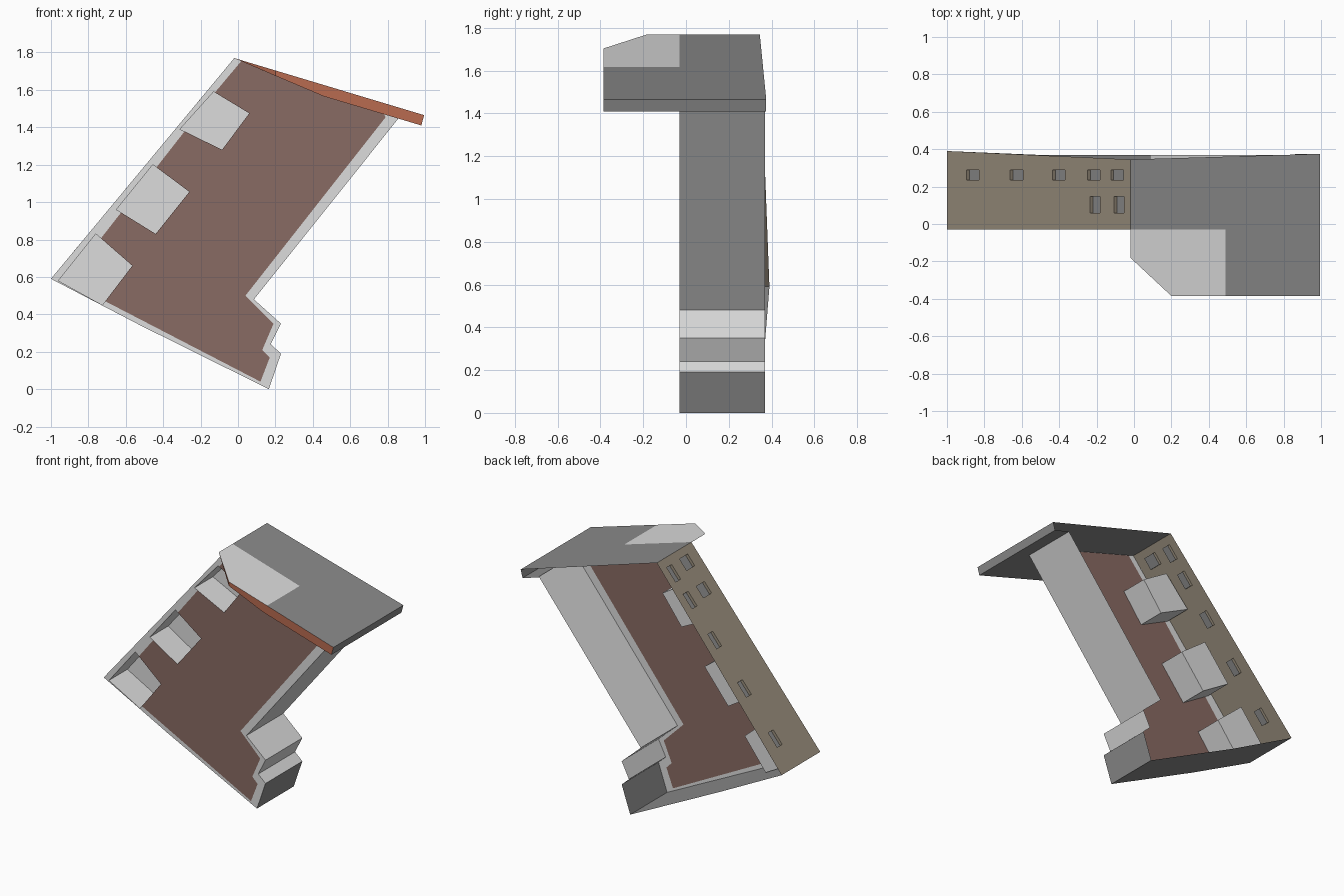
import bpy
from mathutils import Vector
from mathutils.geometry import delaunay_2d_cdt

if "Cube" in bpy.data.objects:
    bpy.data.objects.remove(bpy.data.objects["Cube"])


def material(name, rgb):
    m = bpy.data.materials.new(name)
    m.diffuse_color = (*rgb, 1)
    m.use_nodes = True
    m.node_tree.nodes["Principled BSDF"].inputs["Base Color"].default_value = m.diffuse_color
    return m


LIGHT, DARK, BROWN, TAN, ORANGE = range(5)
MATS = [material("light_grey", (0.72, 0.72, 0.72)),
        material("dark_grey", (0.26, 0.26, 0.26)),
        material("brown_infill", (0.25, 0.145, 0.125)),
        material("tan_wall", (0.33, 0.28, 0.21)),
        material("brick_orange", (0.48, 0.145, 0.08))]


def make(name, verts, faces, mats):
    me = bpy.data.meshes.new(name)
    me.from_pydata([tuple(v) for v in verts], [], faces)
    for m in MATS:
        me.materials.append(m)
    for p, m in zip(me.polygons, mats):
        p.material_index = m
    ob = bpy.data.objects.new(name, me)
    bpy.context.collection.objects.link(ob)
    return ob


def ccw(poly):
    area = sum(a[0] * b[1] - b[0] * a[1] for a, b in zip(poly, poly[1:] + poly[:1]))
    return poly if area > 0 else poly[::-1]


def sheet(name, place, regions):
    """Flat sheet: first region is the outline, later ones recolour it; None cuts a hole."""
    pts, loops = [], []
    for poly, _ in regions:
        loops.append(list(range(len(pts), len(pts) + len(poly))))
        pts += [Vector(p) for p in ccw(poly)]
    vs, _, fs, _, _, ids = delaunay_2d_cdt(pts, [], loops, 1, 1e-5)
    faces, mats = [], []
    for f, owners in zip(fs, ids):
        if 0 in owners and regions[max(owners)][1] is not None:
            faces.append(f)
            mats.append(regions[max(owners)][1])
    return make(name, [place(v[0], v[1], 0) for v in vs], faces, mats)


def pocket(name, place, poly, depth, side_mat, back_mat):
    """Recess behind a hole in a sheet."""
    poly = ccw(poly)
    n = len(poly)
    verts = [place(u, v, d) for d in (0, depth) for u, v in poly]
    faces = [(i, i + n, (i + 1) % n + n, (i + 1) % n) for i in range(n)]
    faces.append(tuple(range(n, 2 * n)))
    make(name, verts, faces, [side_mat] * n + [back_mat])


def strip(name, path, mats):
    """Wall running along (x, z, back y) points, from the front plane to the back."""
    verts = [p for x, z, yb in path for p in ((x, Y0, z), (x, yb, z))]
    faces = [(2 * i, 2 * i + 2, 2 * i + 3, 2 * i + 1) for i in range(len(path) - 1)]
    make(name, verts, faces, mats)


Y0, YF, YB = -0.03, -0.385, 0.375


def top_z(x):
    return 1.77 - 0.3005 * (x + 0.02)


def under_z(x):
    return 1.76 - 0.424 * x if x < 0.46 else 1.565 - 0.298 * (x - 0.46)


# Front wall with painted infill and three balcony recesses
outline = [(-0.02, 1.77), (-1, 0.59), (-0.52, 0.34), (0.165, 0.0), (0.23, 0.19), (0.175, 0.24),
           (0.23, 0.35), (0.085, 0.48), (0.86, 1.45), (0.86, top_z(0.86))]
infill = [(0.02, 1.757), (-0.12, 1.59), (-0.73, 0.81), (-0.88, 0.57), (-0.70, 0.465), (0.12, 0.04),
          (0.17, 0.17), (0.13, 0.21), (0.19, 0.35), (0.04, 0.50), (0.79, 1.455), (0.73, 1.543)]
balconies = [[(-0.13, 1.59), (0.06, 1.475), (-0.085, 1.28), (-0.31, 1.39)],
             [(-0.455, 1.20), (-0.26, 1.055), (-0.44, 0.83), (-0.65, 0.96)],
             [(-0.76, 0.83), (-0.565, 0.66), (-0.725, 0.45), (-0.96, 0.58)]]


def front(u, v, d):
    return (u, Y0 + d, v)


sheet("front_wall", front, [(outline, LIGHT), (infill, BROWN)] + [(b, None) for b in balconies])
for i, b in enumerate(balconies):
    pocket(f"balcony_recess_{i + 1}", front, b, 0.2, LIGHT, LIGHT)

# Left sloping wall with recessed windows
windows = [(x, 0.262, 0.034, 0.027) for x in (-0.862, -0.628, -0.402, -0.215, -0.09)]
windows += [(x, 0.102, 0.027, 0.044) for x in (-0.208, -0.08)]


def left(u, v, d):
    return (u + 0.769 * d, v, 1.77 + 1.204 * (u + 0.02) - 0.639 * d)


rects = [[(x - w, y - h), (x + w, y - h), (x + w, y + h), (x - w, y + h)] for x, y, w, h in windows]
sheet("left_wall", left, [([(-1, Y0), (-0.02, Y0), (-0.02, 0.345), (-1, 0.39)], TAN)]
      + [(r, None) for r in rects])
for i, r in enumerate(rects):
    pocket(f"window_{i + 1}", left, r, 0.02, TAN, DARK)

# Underside and stepped right wall
strip("floor", [(-1, 0.59, 0.39), (-0.52, 0.34, 0.37), (0.165, 0, 0.37)], [DARK] * 2)
strip("right_wall", [(x, z, 0.37) for x, z in outline[3:9]], [DARK] + [LIGHT] * 4)

# Roof top with lighter front corner
sheet("roof_top", lambda u, v, d: (u, v, top_z(u)),
      [([(-0.02, 0.345), (-0.02, -0.18), (0.2, YF), (0.995, YF), (0.995, YB)], DARK),
       ([(-0.02, Y0), (-0.02, -0.18), (0.2, YF), (0.49, YF), (0.49, Y0)], LIGHT)])

# Roof soffit over the overhangs
sheet("roof_soffit", lambda u, v, d: (u, v, under_z(u)),
      [([(0.2, YF), (0.98, YF), (0.98, YB), (0.86, YB), (0.86, Y0), (-0.02, Y0), (-0.02, -0.18)], DARK),
       ([(0.46, YF), (0.86, YF), (0.86, Y0), (0.46, Y0)], DARK)]).data.flip_normals()

# Roof edge: brick fascia, its cut corner, and the right end
make("roof_fascia",
     [(0.2, YF, under_z(0.2)), (0.46, YF, 1.565), (0.98, YF, under_z(0.98)), (0.995, YF, top_z(0.995)),
      (0.2, YF, top_z(0.2)), (-0.02, -0.18, 1.77),
      (0.98, YB, under_z(0.98)), (0.995, YB, top_z(0.995))],
     [(0, 1, 2, 3, 4), (5, 0, 4), (2, 6, 7, 3)], [ORANGE, ORANGE, DARK])
